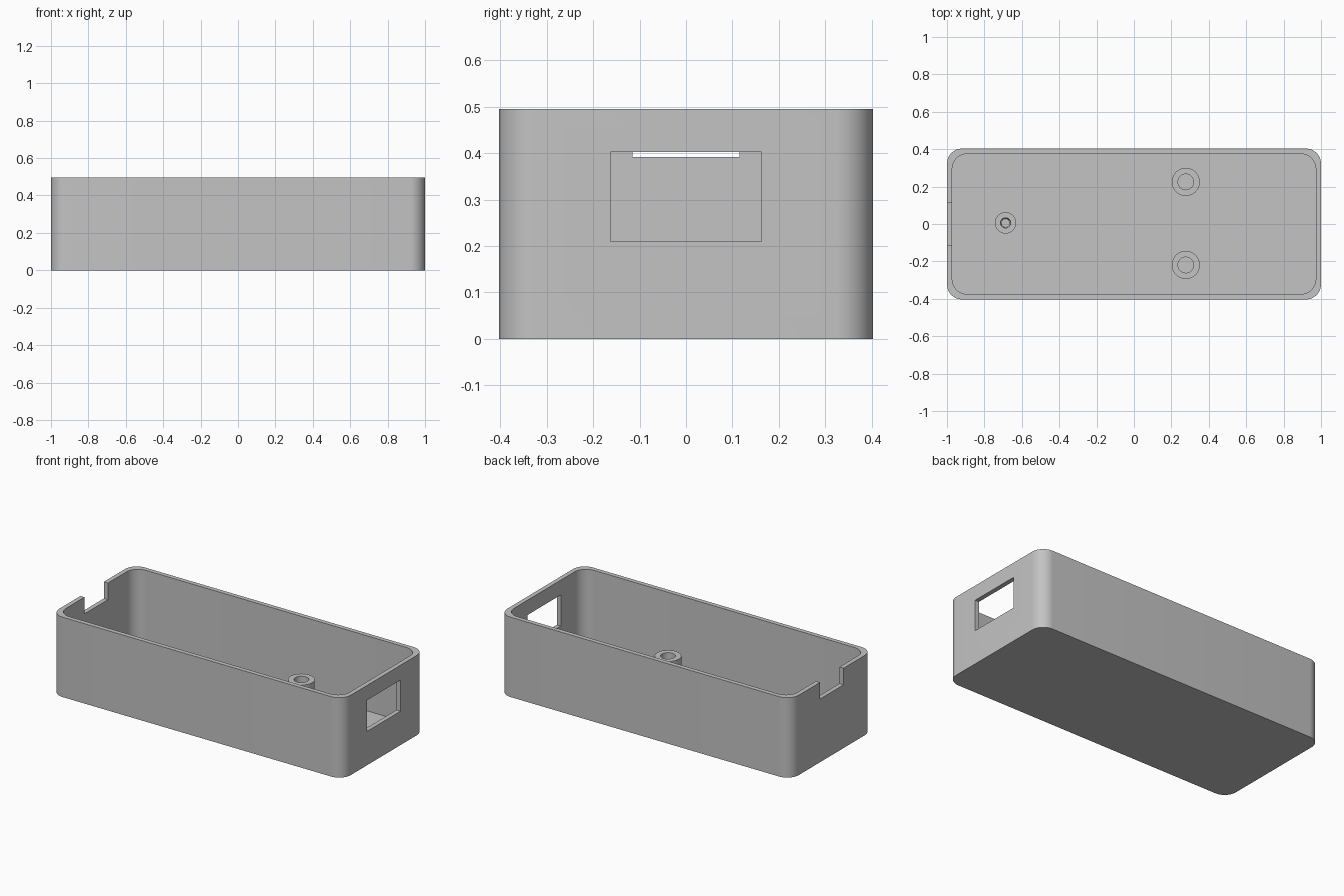
import bpy, bmesh, math

cube = bpy.data.objects.get("Cube")
if cube:
    bpy.data.objects.remove(cube, do_unlink=True)

LENGTH, WIDTH, HEIGHT = 2.0, 0.806, 0.495
WALL, FLOOR, RADIUS = 0.028, 0.03, 0.08
POST_TOP = 0.19

grey = bpy.data.materials.new("plain grey")
grey.use_nodes = True
grey.diffuse_color = (0.55, 0.55, 0.55, 1)
grey.node_tree.nodes["Principled BSDF"].inputs["Base Color"].default_value = (0.55, 0.55, 0.55, 1)


def finish(name, bm):
    bmesh.ops.recalc_face_normals(bm, faces=bm.faces)
    mesh = bpy.data.meshes.new(name)
    bm.to_mesh(mesh)
    bm.free()
    mesh.materials.append(grey)
    obj = bpy.data.objects.new(name, mesh)
    bpy.context.collection.objects.link(obj)
    return obj


def rounded_block(name, length, width, radius, z0, z1, steps=12):
    """Upright block with rounded vertical corners."""
    bm = bmesh.new()
    outline = []
    for corner, (sx, sy) in enumerate([(1, 1), (-1, 1), (-1, -1), (1, -1)]):
        for i in range(steps + 1):
            a = (corner + i / steps) * math.pi / 2
            outline.append(bm.verts.new((sx * (length / 2 - radius) + radius * math.cos(a),
                                         sy * (width / 2 - radius) + radius * math.sin(a), z0)))
    base = bm.faces.new(outline)
    top = bmesh.ops.extrude_face_region(bm, geom=[base])["geom"]
    bmesh.ops.translate(bm, vec=(0, 0, z1 - z0),
                        verts=[v for v in top if isinstance(v, bmesh.types.BMVert)])
    return finish(name, bm)


def box(name, x, y, z):
    """Box from three (low, high) ranges."""
    bm = bmesh.new()
    bmesh.ops.create_cube(bm, size=1)
    for v in bm.verts:
        v.co = [r[0] if c < 0 else r[1] for c, r in zip(v.co, (x, y, z))]
    return finish(name, bm)


def select_only(obj):
    bpy.ops.object.select_all(action="DESELECT")
    obj.select_set(True)
    bpy.context.view_layer.objects.active = obj


def cut(obj, cutter):
    select_only(obj)
    mod = obj.modifiers.new("cut", "BOOLEAN")
    mod.operation, mod.solver, mod.object = "DIFFERENCE", "EXACT", cutter
    bpy.ops.object.modifier_apply(modifier=mod.name)
    bpy.data.objects.remove(cutter, do_unlink=True)


def smooth(obj):
    select_only(obj)
    bpy.ops.object.shade_smooth_by_angle(angle=math.radians(30))


def hollow_post(name, x, y, outer, hole_top, hole_bottom, sides=48):
    """Lathed round post with a blind hole down to the floor."""
    bm = bmesh.new()
    profile = [(outer, FLOOR), (outer, POST_TOP), (hole_top, POST_TOP), (hole_bottom, FLOOR)]
    rings = [[bm.verts.new((x + r * math.cos(2 * math.pi * i / sides),
                            y + r * math.sin(2 * math.pi * i / sides), z))
              for i in range(sides)] for r, z in profile]
    for a, b in zip(rings, rings[1:] + rings[:1]):
        for i in range(sides):
            j = (i + 1) % sides
            bm.faces.new((a[i], a[j], b[j], b[i]))
    smooth(finish(name, bm))


# Open tray with rounded corners
tray = rounded_block("case_tray", LENGTH, WIDTH, RADIUS, 0, HEIGHT)
cut(tray, rounded_block("cavity", LENGTH - 2 * WALL, WIDTH - 2 * WALL, RADIUS, FLOOR, HEIGHT + 0.1))

# Rectangular window in one end, open notch in the other
cut(tray, box("window_cutter", (0.9, 1.1), (-0.163, 0.163), (0.21, 0.403)))
cut(tray, box("notch_cutter", (-1.1, -0.9), (-0.115, 0.115), (0.392, 0.6)))
smooth(tray)

# Mounting posts on the floor
for side, y in (("left", 0.225), ("right", -0.219)):
    hollow_post("standoff_" + side, 0.277, y, 0.075, 0.042, 0.042)
hollow_post("screw_post", -0.687, 0.006, 0.057, 0.027, 0.022)
